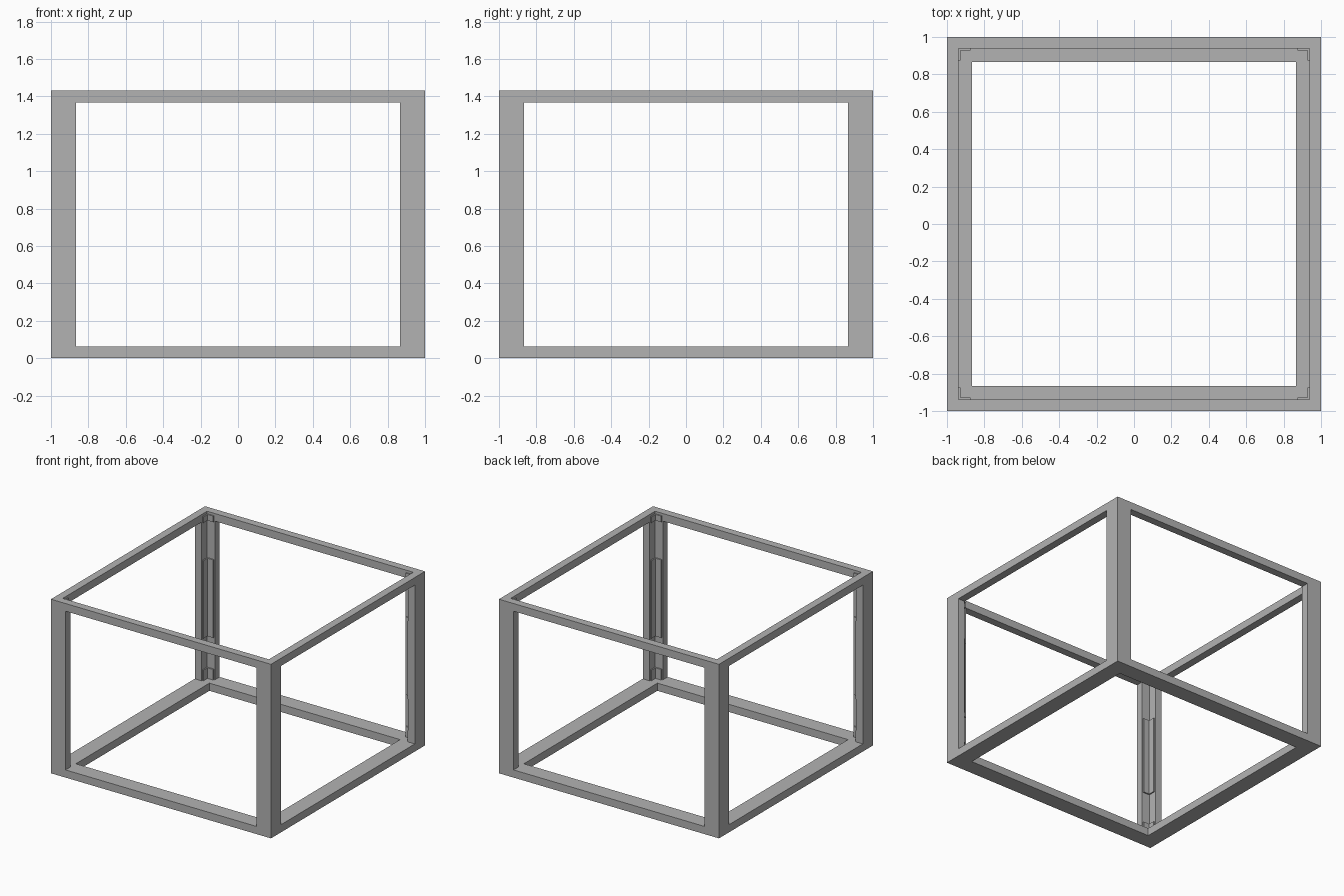
import bpy
import bmesh

old = bpy.data.objects.get("Cube")
if old:
    bpy.data.objects.remove(old, do_unlink=True)

HEIGHT = 1.43
BAR = 0.063      # bar thickness
FLANGE = 0.133   # width of post legs and base rails
INNER = 1 - BAR
OPEN = 1 - FLANGE

grey = bpy.data.materials.new("grey metal")
grey.use_nodes = True
grey.diffuse_color = (0.45, 0.45, 0.45, 1)
grey.node_tree.nodes["Principled BSDF"].inputs["Base Color"].default_value = (0.45, 0.45, 0.45, 1)


def box(name, x, y, z):
    """Box from (low, high) ranges on each axis."""
    bm = bmesh.new()
    bmesh.ops.create_cube(bm, size=1)
    for v in bm.verts:
        v.co = [r[0] if c < 0 else r[1] for c, r in zip(v.co, (x, y, z))]
    mesh = bpy.data.meshes.new(name)
    bm.to_mesh(mesh)
    bm.free()
    mesh.materials.append(grey)
    obj = bpy.data.objects.new(name, mesh)
    bpy.context.collection.objects.link(obj)
    return obj


def cut(target, x, y, z):
    """Remove a box-shaped volume from the target."""
    cutter = box("cutter", x, y, z)
    cutter.hide_render = True
    mod = target.modifiers.new("cut", "BOOLEAN")
    mod.operation = "DIFFERENCE"
    mod.solver = "EXACT"
    mod.object = cutter
    bpy.context.view_layer.objects.active = target
    bpy.ops.object.modifier_apply(modifier=mod.name)
    bpy.data.objects.remove(cutter, do_unlink=True)


# Frame: wide base rails, angle posts and slim top rails
frame = box("frame", (-1, 1), (-1, 1), (0, HEIGHT))
inner, opening, through = (-INNER, INNER), (-OPEN, OPEN), (-2, 2)
window = (BAR, HEIGHT - BAR)
cut(frame, inner, inner, (BAR, 2))
cut(frame, opening, opening, through)
cut(frame, opening, through, window)
cut(frame, through, opening, window)


def angle_plate(name, sx, sy, low, high, leg=0.062, thick=0.01):
    """Thin L-section plate lining the inside of a post."""
    profile = [(0, 0), (leg, 0), (leg, thick), (thick, thick), (thick, leg), (0, leg)]
    bm = bmesh.new()
    face = bm.faces.new([bm.verts.new((sx * (INNER - a), sy * (INNER - b), low)) for a, b in profile])
    side = bmesh.ops.extrude_face_region(bm, geom=[face])
    top = [g for g in side["geom"] if isinstance(g, bmesh.types.BMVert)]
    bmesh.ops.translate(bm, verts=top, vec=(0, 0, high - low))
    bmesh.ops.recalc_face_normals(bm, faces=bm.faces)
    mesh = bpy.data.meshes.new(name)
    bm.to_mesh(mesh)
    bm.free()
    mesh.materials.append(grey)
    bpy.context.collection.objects.link(bpy.data.objects.new(name, mesh))


# Plates in every corner: foot, long middle and top
for sx, side in ((1, "left"), (-1, "right")):
    for sy, end in ((-1, "front"), (1, "back")):
        corner = f"{end}_{side}"
        angle_plate(f"foot_plate_{corner}", sx, sy, BAR, 0.15)
        angle_plate(f"middle_plate_{corner}", sx, sy, 0.41, 1.05)
        angle_plate(f"top_plate_{corner}", sx, sy, 1.36, 1.41)
